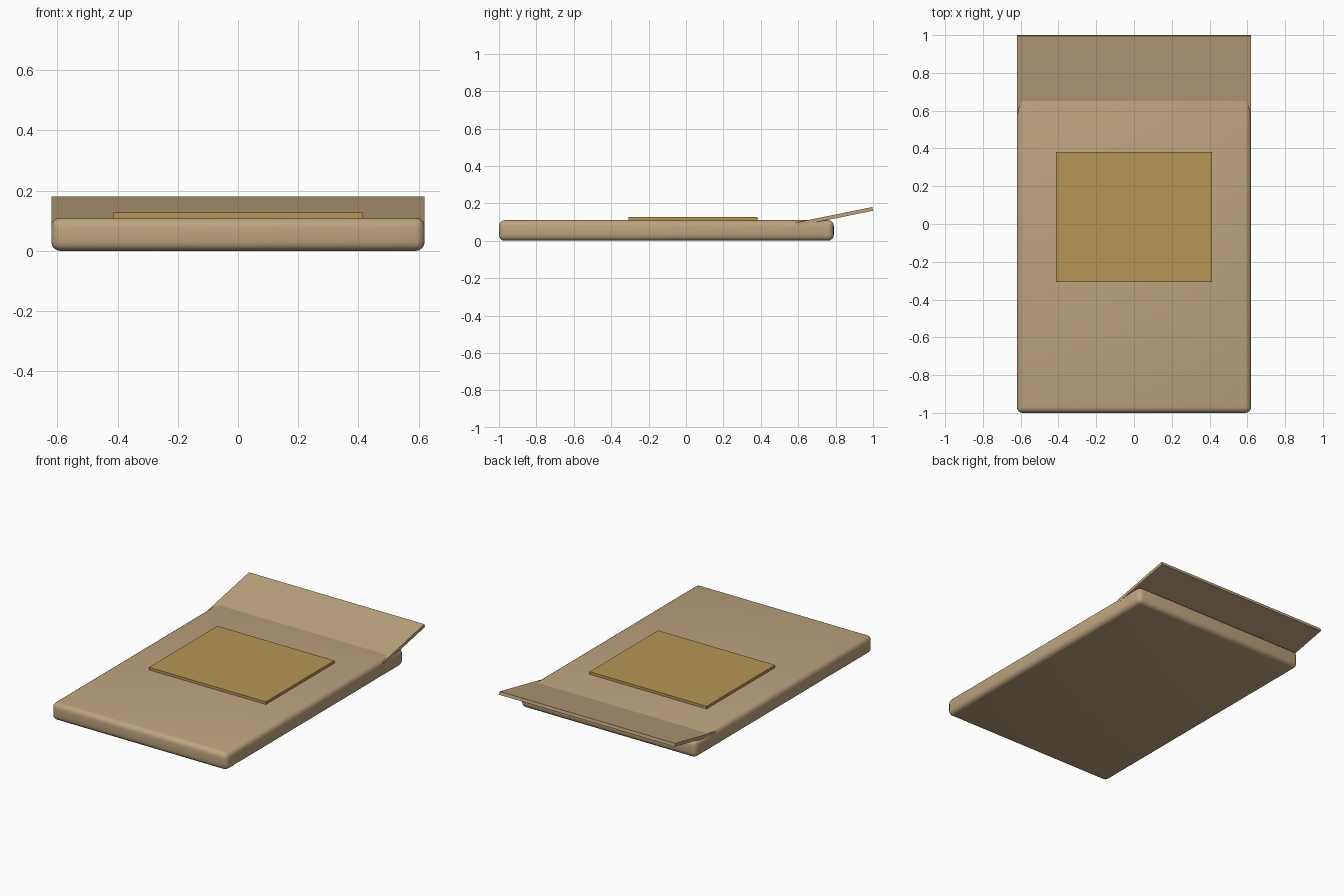
import bpy, math
from mathutils import Matrix

if "Cube" in bpy.data.objects:
    bpy.data.objects.remove(bpy.data.objects["Cube"])


def material(name, rgb):
    m = bpy.data.materials.new(name)
    m.diffuse_color = (*rgb, 1)
    m.use_nodes = True
    m.node_tree.nodes["Principled BSDF"].inputs["Base Color"].default_value = m.diffuse_color
    return m


kraft = material("kraft paper", (0.51, 0.37, 0.21))
ochre = material("ochre label", (0.47, 0.30, 0.09))


def box(name, lo, hi, mat):
    size = [b - a for a, b in zip(lo, hi)]
    bpy.ops.mesh.primitive_cube_add(size=1)
    ob = bpy.context.object
    ob.name = name
    ob.data.transform(Matrix.Diagonal((*size, 1)))
    ob.location = [(a + b) / 2 for a, b in zip(lo, hi)]
    ob.data.materials.append(mat)
    return ob


# Padded envelope body with softly rounded edges
body = box("envelope_body", (-0.62, -1, 0), (0.62, 0.79, 0.11), kraft)
bevel = body.modifiers.new("rounded edges", 'BEVEL')
bevel.width = 0.031
bevel.segments = 4
bpy.ops.object.shade_smooth()

# Address label on the upper face
box("label", (-0.413, -0.308, 0.105), (0.413, 0.382, 0.127), ochre)

# Open flap, tilted up and back out of the body
flap = box("flap", (-0.62, -0.21, -0.01), (0.62, 0.21, 0.01), kraft)
flap.rotation_euler.x = math.radians(11.46)
flap.location = (0, 0.792, 0.1285)
